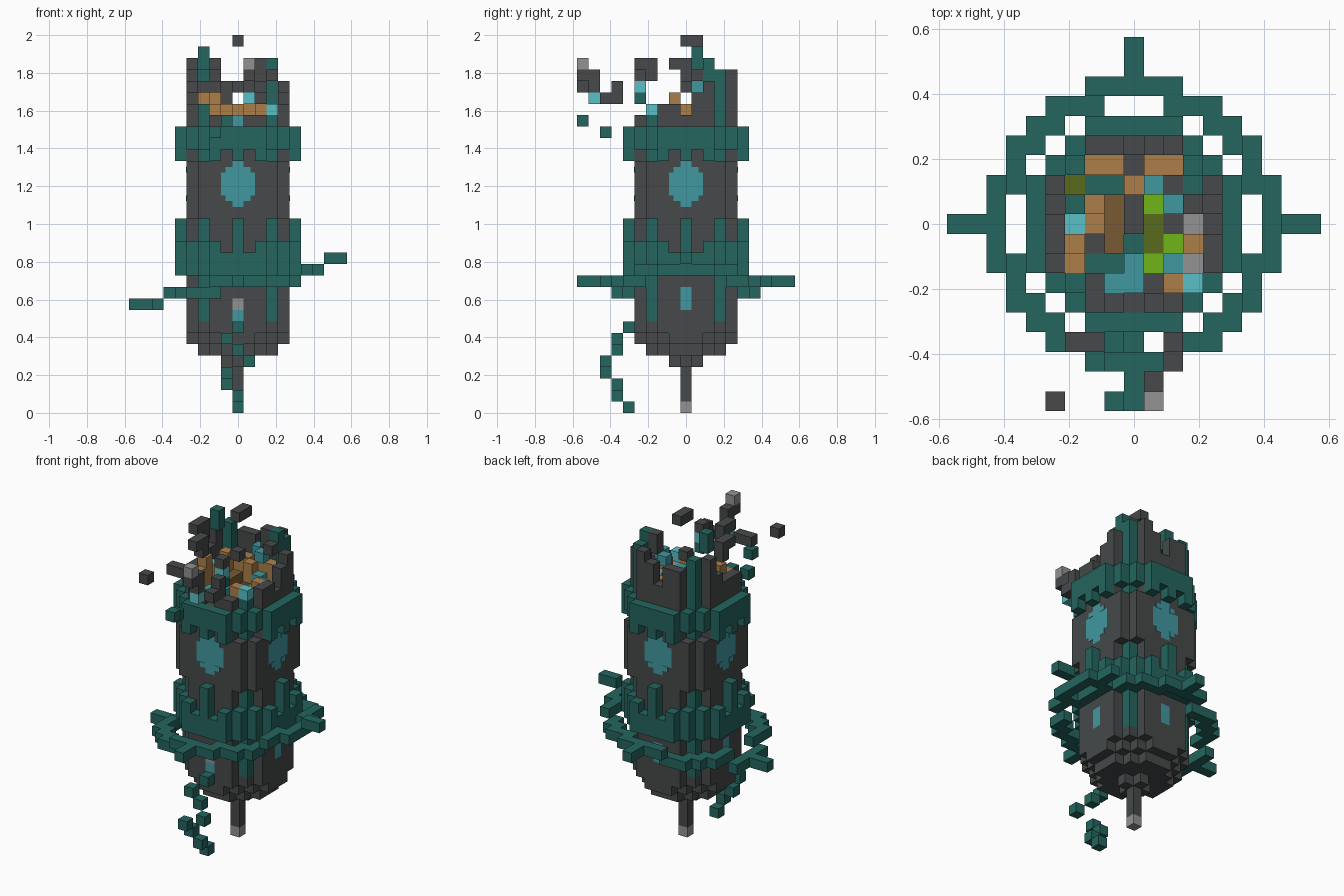
import bpy, bmesh
from mathutils import Vector

if "Cube" in bpy.data.objects:
    bpy.data.objects.remove(bpy.data.objects["Cube"], do_unlink=True)

U = 2 / 33  # one block


def paint(name, *rgb):
    lin = [((c / 255 + 0.055) / 1.055) ** 2.4 for c in rgb] + [1]
    m = bpy.data.materials.new(name)
    m.use_nodes = True
    m.diffuse_color = lin
    m.node_tree.nodes["Principled BSDF"].inputs["Base Color"].default_value = lin
    return m


MATS = {
    "d": paint("dark_stone", 70, 73, 74), "g": paint("sea_green", 36, 101, 94),
    "c": paint("blue_glass", 64, 152, 160), "l": paint("pale_blue", 88, 192, 199),
    "b": paint("wood", 172, 127, 74), "n": paint("dark_wood", 120, 90, 50),
    "y": paint("lime", 112, 182, 24), "o": paint("olive", 88, 106, 28),
    "w": paint("light_grey", 146, 146, 146),
}
parts = {}


def put(part, x, y, z, col):
    for cells in parts.values():
        cells.pop((x, y, z), None)
    parts.setdefault(part, {})[(x, y, z)] = col


def column(part, x, y, z0, z1, col):
    for z in range(z0, z1 + 1):
        put(part, x, y, z, col)


def sides(a, b):
    """Four quarter turns of a plan position."""
    return [(a, b), (-b, a), (-a, -b), (b, -a)]


def octagon(r, cut):
    return [(x, y) for x in range(-r, r + 1) for y in range(-r, r + 1)
            if abs(x) + abs(y) <= cut]


# Hull: octagonal tower with stepped underside and lower spike
for x, y in octagon(4, 6):
    column("hull", x, y, 7, 24, "d")
for r, cut, z in ((4, 5, 6), (3, 4, 5), (1, 1, 4)):
    for x, y in octagon(r, cut):
        put("hull", x, y, z, "d")
column("lower_spike", 0, 0, 1, 3, "d")
put("lower_spike", 0, 0, 0, "w")

# Corner ribs with dark shoulder blocks
rib_top = {(3, 3): 29, (-3, 3): 29, (-3, -3): 26, (3, -3): 25}
for x, y in sides(3, 3):
    column("corner_ribs", x, y, 8, rib_top[x, y], "g")
    put("hull", x, y, 7, "d")
for s in (-3, 3):
    for x, y in sides(4, s):
        column("shoulders", x, y, 17, 21, "d")

# Windows on every side
for a in range(-1, 2):
    for z in range(18, 22):
        if a == 0 or z in (19, 20):
            for x, y in sides(4, a):
                put("windows", x, y, z, "c")
for x, y in sides(4, 0):
    column("windows", x, y, 9, 10, "c")
put("windows", 0, -4, 8, "c")
put("windows", 0, -4, 9, "w")
put("hull", 0, -4, 10, "d")

# Crenellated lower band and upper band
tops = {0: 16, 1: 13, 2: 14}
for a in range(-2, 3):
    for x, y in sides(5, a):
        column("lower_band", x, y, 12, tops[abs(a)], "g")
        column("upper_band", x, y, 23 if abs(a) == 1 else 22, 24, "g")
for s in (-3, 3):
    for x, y in sides(4, s):
        column("lower_band", x, y, 12, 14, "g")
        column("upper_band", x, y, 23, 24, "g")

# Tilted orbit ring with four points
quarter = [(9, 0), (8, 0), (7, 0), (7, 1), (7, 2), (6, 2), (6, 3), (6, 4),
           (5, 4), (5, 5), (4, 5), (4, 6), (3, 6), (2, 6), (2, 7), (1, 7)]
for a, b in quarter:
    for m in (b, -b):
        for x, y in sides(a, m):
            z = 9 if x < -6 else 10 if x < -1 else 11 if x < 6 else 12 if x < 8 else 13
            put("orbit_ring", x, y, 11 if abs(y) == 7 else z, "g")

# Broken rim, rising towards the back
rim = {-2: 26, -1: 26, 0: 26, 1: 27, 2: 28}
for y in range(-2, 3):
    column("rim", -4, y, 25, rim[y] + (y == 2), "d")
    column("rim", 4, y, 25, rim[y] - (y == 0), "d")
for x, top in ((-2, 28), (-1, 28), (0, 26), (1, 28), (2, 29)):
    column("rim", x, 4, 25, top, "d")
    if x:
        put("rim", x, -4, 25, "d")

# Jumbled contents, back row first
rows = [" bbdbb ", "oggbcdg", "cbndycd", "lbndodw", "bdngoyb", "bggcycw", " dccdb "]
level = {"b": 26, "n": 25, "l": 26, "w": 25, "c": 25}
for j, row in enumerate(rows):
    for i, col in enumerate(row):
        if col != " ":
            column("contents", i - 3, 3 - j, 24, level.get(col, 24), col)
put("contents", -2, 1, 27, "b")
put("contents", -3, -1, 27, "b")

# Floating fragments above the broken rim
debris = [
    (0, 0, 32, "d"), (0, 1, 32, "d"), (-3, 1, 31, "g"), (-3, 1, 30, "g"),
    (-4, -1, 30, "d"), (-4, 0, 30, "d"), (-4, 0, 29, "d"), (0, 0, 28, "d"),
    (3, 2, 30, "g"), (3, 2, 29, "g"), (2, 2, 30, "d"), (2, 2, 29, "d"),
    (1, 2, 28, "c"), (2, 1, 28, "c"), (3, 1, 29, "d"),
    (1, -9, 30, "w"), (1, -9, 29, "d"), (1, -8, 29, "d"), (1, -8, 28, "d"), (1, -8, 27, "l"),
    (-4, -9, 28, "d"), (2, -7, 27, "d"), (2, -6, 27, "d"), (2, -6, 28, "d"),
    (-3, -6, 28, "d"), (-2, -6, 28, "d"),
    (-1, -9, 25, "g"), (-2, -7, 24, "g"), (-2, -4, 30, "d"), (-2, -3, 30, "d"),
    (-2, -3, 29, "d"), (1, -4, 29, "d"), (1, -4, 28, "l"), (1, -4, 27, "g"), (3, -3, 26, "l"),
]
for x, y, z, col in debris:
    put("fragments", x, y, z, col)

# Trailing chain below the front
xs = (0, 0, -1, -1, 1, 0, -1, 0)
ys = (-5, -6, -6, -7, -7, -6, -6, -5)
for z in range(8):
    put("trailing_chain", xs[z], ys[z], z, "g")


def finish(name, bm, used):
    me = bpy.data.meshes.new(name)
    bm.to_mesh(me)
    bm.free()
    for col in used:
        me.materials.append(MATS[col])
    bpy.context.collection.objects.link(bpy.data.objects.new(name, me))


# Turn each part into a mesh of its exposed block faces
solid = {c for cells in parts.values() for c in cells}
axes = [Vector(v) for v in ((1, 0, 0), (0, 1, 0), (0, 0, 1))]
for name, cells in parts.items():
    used = sorted(set(cells.values()))
    bm = bmesh.new()
    seen = {}

    def corner(p):
        key = tuple(round(2 * v) for v in p)
        if key not in seen:
            seen[key] = bm.verts.new(p * U)
        return seen[key]

    for c, col in cells.items():
        mid = Vector(c) + Vector((0, 0, 0.5))
        for k in range(3):
            for s in (1, -1):
                n = axes[k] * s
                if tuple(int(v) for v in Vector(c) + n) in solid:
                    continue
                u, v = axes[(k + 1) % 3] / 2, axes[(k + 2) % 3] / 2 * s
                f = bm.faces.new([corner(mid + n / 2 + a * u + b * v)
                                  for a, b in ((-1, -1), (1, -1), (1, 1), (-1, 1))])
                f.material_index = used.index(col)
    finish(name, bm, used)

# Half-block plates filling the inner corners of the large windows
bm = bmesh.new()
for a in (-0.8, 0.8):
    for z in (18.75, 21.25):
        for x, y in sides(4.5, a):
            made = bmesh.ops.create_cube(bm, size=1)["verts"]
            thick = (0.06, 0.6, 0.5) if abs(x) > 4 else (0.6, 0.06, 0.5)
            bmesh.ops.scale(bm, vec=Vector(thick) * U, verts=made)
            bmesh.ops.translate(bm, vec=Vector((x, y, z)) * U, verts=made)
finish("window_corners", bm, ["c"])
